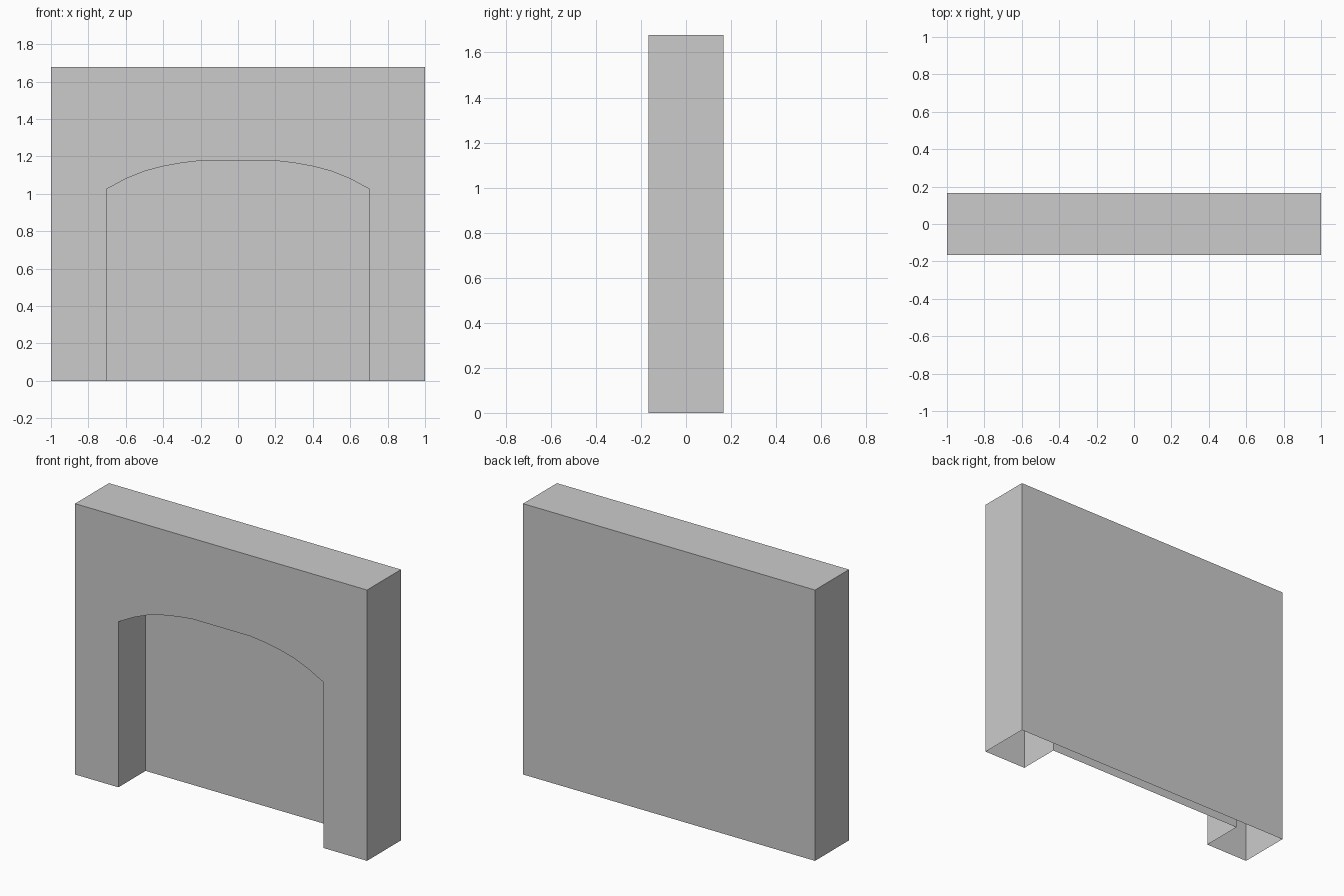
import bpy, bmesh

if "Cube" in bpy.data.objects:
    bpy.data.objects.remove(bpy.data.objects["Cube"])

H, D = 1.677, 0.166          # height, half depth
INNER_Y = -D + 0.266         # back plane of the recess

mat = bpy.data.materials.new("plain grey")
mat.diffuse_color = (0.6, 0.6, 0.6, 1)
mat.use_nodes = True
mat.node_tree.nodes["Principled BSDF"].inputs["Base Color"].default_value = mat.diffuse_color

# Half of the opening profile, mirrored into the full arch
half = [(0.703, 0.0), (0.703, 1.025), (0.6, 1.08), (0.5, 1.121),
        (0.4, 1.147), (0.3, 1.165), (0.2, 1.177)]
arch = [(-x, z) for x, z in half] + half[::-1]

bm = bmesh.new()


def ring(points, y):
    return [bm.verts.new((x, y, z)) for x, z in points]


def bridge(a, b):
    # walls between two open outlines; the underside stays open
    for i in range(len(a) - 1):
        bm.faces.new((a[i], a[i + 1], b[i + 1], b[i]))


box = [(-1, 0), (-1, H), (1, H), (1, 0)]
outer_front, outer_back = ring(box, -D), ring(box, D)
arch_front, arch_back = ring(arch, -D), ring(arch, INNER_Y)

bm.faces.new(outer_front + arch_front[::-1])   # front with arched opening
bm.faces.new(outer_back[::-1])                 # flat back
bridge(outer_back, outer_front)                # sides and top
bm.faces.new(arch_back)                        # recess back panel
bridge(arch_front, arch_back)                  # jambs and arch soffit

bmesh.ops.recalc_face_normals(bm, faces=bm.faces)
# Front must face -y
bm.faces.ensure_lookup_table()
bm.normal_update()
if bm.faces[0].normal.y > 0:
    bmesh.ops.reverse_faces(bm, faces=bm.faces)

mesh = bpy.data.meshes.new("arched_surround")
bm.to_mesh(mesh)
bm.free()
mesh.materials.append(mat)
obj = bpy.data.objects.new("arched_surround", mesh)
bpy.context.collection.objects.link(obj)
